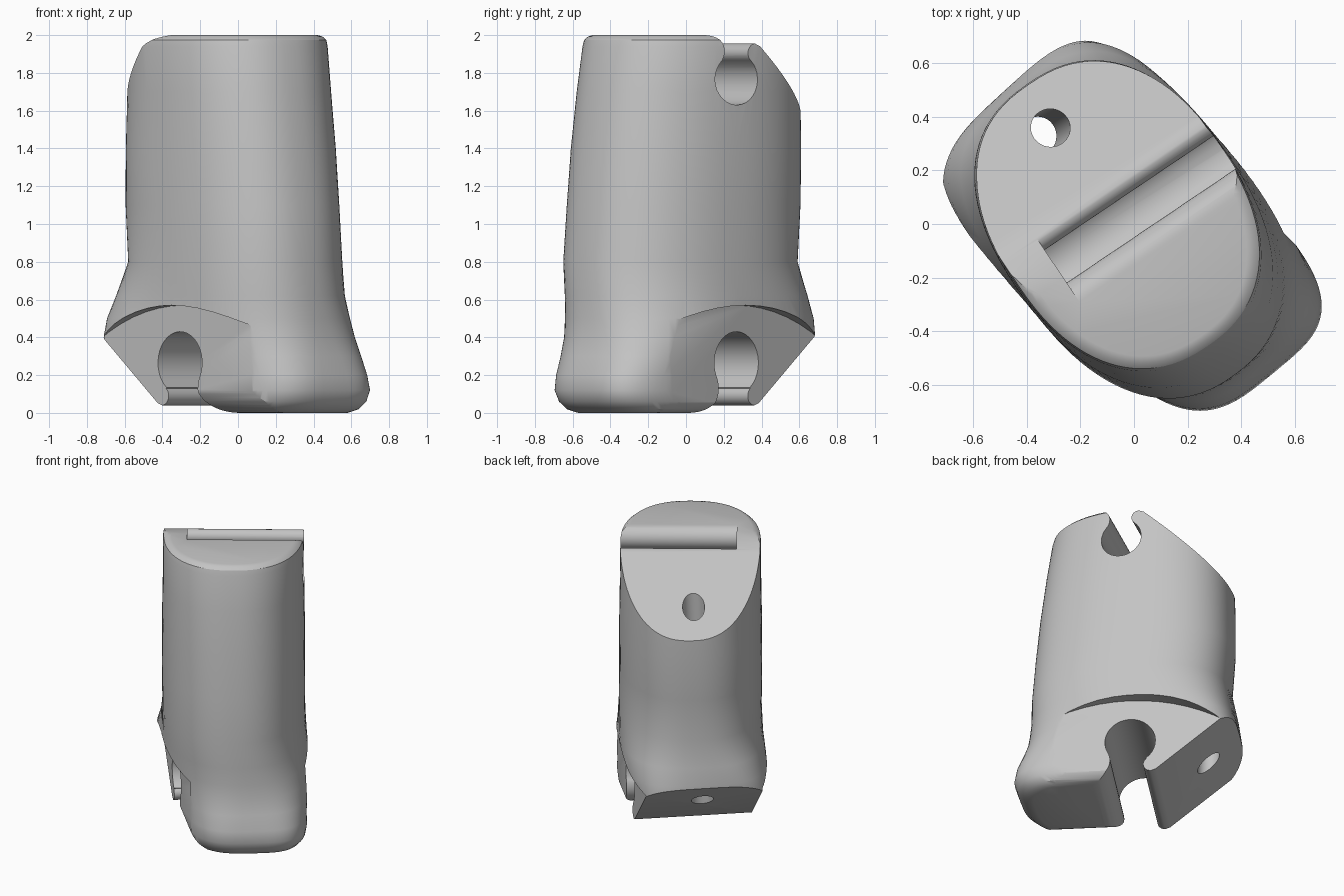
import bpy, bmesh
from math import cos, sin, pi, radians
from mathutils import Vector

if "Cube" in bpy.data.objects:
    bpy.data.objects.remove(bpy.data.objects["Cube"], do_unlink=True)

TOP, LOW, PIN = 34, 45, 43     # headings of the upper slot, lower side walls and lower pin


def place(a, b, z, heading):
    """a runs along the hinge pin, b runs towards the foot."""
    t = radians(heading)
    return Vector((a * cos(t) + b * sin(t), a * sin(t) - b * cos(t), z))


def loft(name, rings):
    bm = bmesh.new()
    loops = [[bm.verts.new(p) for p in ring] for ring in rings]
    n = len(loops[0])
    for lo, hi in zip(loops, loops[1:]):
        for i in range(n):
            j = (i + 1) % n
            bm.faces.new((lo[i], lo[j], hi[j], hi[i]))
    bm.faces.new(loops[0])
    bm.faces.new(loops[-1])
    bmesh.ops.recalc_face_normals(bm, faces=bm.faces)
    mesh = bpy.data.meshes.new(name)
    bm.to_mesh(mesh)
    bm.free()
    ob = bpy.data.objects.new(name, mesh)
    bpy.context.collection.objects.link(ob)
    return ob


def section(z, heading, half, back, front, n_back, n_front, steps=96):
    """Superellipse with separate back and front; the toe is skewed to one side."""
    mid, ring = (front + back) / 2, []
    shift = -0.02 - 0.01 * min(1, z)
    skew = 0.12 * max(0, 1 - z / 0.6)
    for i in range(steps):
        t = 2 * pi * i / steps
        c, s = cos(t), sin(t)
        e = 2 / (n_front if s > 0 else n_back)
        x = half * abs(c) ** e * (1 if c > 0 else -1)
        y = (front - back) / 2 * abs(s) ** e * (1 if s > 0 else -1)
        ring.append(place(x + shift, mid + y + skew * x * max(0, s), z, heading))
    return ring


def arc(cb, cz, r, start, end, steps=24):
    return [(cb + r * cos(radians(start + (end - start) * i / steps)),
             cz + r * sin(radians(start + (end - start) * i / steps)))
            for i in range(steps + 1)]


def cut(profile, heading, a0, a1):
    """Subtract a prism whose profile is given in (b, z)."""
    subtract(loft("cutter", [[place(a, b, z, heading) for b, z in profile] for a in (a0, a1)]))


def subtract(cutter):
    cutter.hide_render = True
    mod = body.modifiers.new("cut", "BOOLEAN")
    mod.operation, mod.solver, mod.object = "DIFFERENCE", "EXACT", cutter
    bpy.context.view_layer.objects.active = body
    bpy.ops.object.modifier_apply(modifier=mod.name)
    bpy.data.objects.remove(cutter, do_unlink=True)


# Main twisted body: height, heading, half width, back, front, squareness
keys = [
    (0.00, 45, 0.36, -0.55, 0.64, 4, 3), (0.02, 45, 0.39, -0.60, 0.70, 4, 3.2),
    (0.06, 45, 0.405, -0.64, 0.74, 4, 3.4), (0.12, 45, 0.41, -0.67, 0.76, 4, 3.6),
    (0.20, 45, 0.415, -0.69, 0.75, 4, 3.4), (0.30, 45, 0.44, -0.70, 0.715, 4, 3),
    (0.40, 44, 0.465, -0.70, 0.69, 4, 2.6), (0.50, 42, 0.475, -0.69, 0.68, 3.6, 2.4),
    (0.62, 39, 0.47, -0.67, 0.675, 3, 2.3), (0.80, 36, 0.465, -0.635, 0.675, 2.4, 2.3),
    (1.10, 36, 0.465, -0.655, 0.65, 2.4, 2.3), (1.40, 35, 0.465, -0.655, 0.62, 2.4, 2.3),
    (1.70, 34, 0.46, -0.645, 0.58, 2.4, 2.3), (1.94, 34, 0.46, -0.64, 0.54, 2.4, 2.3),
    (1.975, 34, 0.455, -0.63, 0.53, 2.4, 2.3), (1.993, 34, 0.435, -0.61, 0.51, 2.4, 2.3),
    (2.00, 34, 0.41, -0.59, 0.485, 2.4, 2.3),
]
body = loft("finger_segment", [section(*k) for k in keys])

# Sloping rear of the top
cut([(0.02, 2.2), (0.02, 2.0), (-0.08, 1.98), (-0.15, 1.957), (-0.1875, 1.940),
     (-1, 1.215), (-1, 2.2)], TOP, -1, 1)

# Upper pin slot, closed at one end, with rounded lips
cut([(0.126, 2.1), (-0.156, 2.1)] + arc(-0.156, 1.905, 0.05, 90, -49, 12)
    + arc(-0.035, 1.765, 0.135, 131, 403) + arc(0.126, 1.915, 0.085, 223, 90, 12), TOP, -0.33, 1)

# Arched recesses on both sides of the lower hinge
arch = [(-1, -0.2)] + arc(0, -0.63, 1.2, 146, 34) + [(1, -0.2)]
cut(arch, LOW, -1, -0.40)
cut(arch, LOW, 0.37, 1)

# Slanted underside behind the lower hinge
cut([(-1, 0.75), (-0.6, 0.4), (-0.188, 0.0525), (-0.155, 0.04), (0, 0.04),
     (0.1, 0), (0.1, -0.2), (-1, -0.2)], PIN, -1, 1)

# Lower pin hole with rounded lips
cut([(-0.155, -0.1), (0.242, -0.1)] + arc(0.242, 0.13, 0.13, 270, 153, 12)
    + arc(-0.02, 0.265, 0.165, -27, 232) + arc(-0.155, 0.09, 0.05, 52, -90, 12), PIN, -1, 1)

# Rounded lower side edges of the foot
cut([(-0.6, -0.1), (-0.22, -0.1)] + arc(-0.22, 0.20, 0.20, 270, 180, 12) + [(-0.6, 0.20)],
    LOW + 90, -1, 0.03)
cut([(0.6, -0.1), (0.27, -0.1)] + arc(0.27, 0.12, 0.12, 270, 360, 12) + [(0.6, 0.12)],
    LOW + 90, -1, 0.03)

# Cord channel from the sloping top to the slanted underside
low_end, high_end = Vector((-0.37, 0.32, 0)), Vector((-0.30, 0.365, 2))
circle = [Vector((x, y, 0)) for x, y in arc(0, 0, 0.072, 0, 350, 35)]
subtract(loft("cutter", [[p + end for p in circle] for end in (low_end, high_end)]))

# Single grey plastic
grey = bpy.data.materials.new("grey_plastic")
grey.use_nodes = True
colour = (0.55, 0.55, 0.55, 1)
grey.diffuse_color = colour
grey.node_tree.nodes["Principled BSDF"].inputs["Base Color"].default_value = colour
body.data.materials.clear()
body.data.materials.append(grey)

bpy.ops.object.select_all(action="DESELECT")
body.select_set(True)
bpy.context.view_layer.objects.active = body
bpy.ops.object.shade_smooth_by_angle(angle=radians(32))
